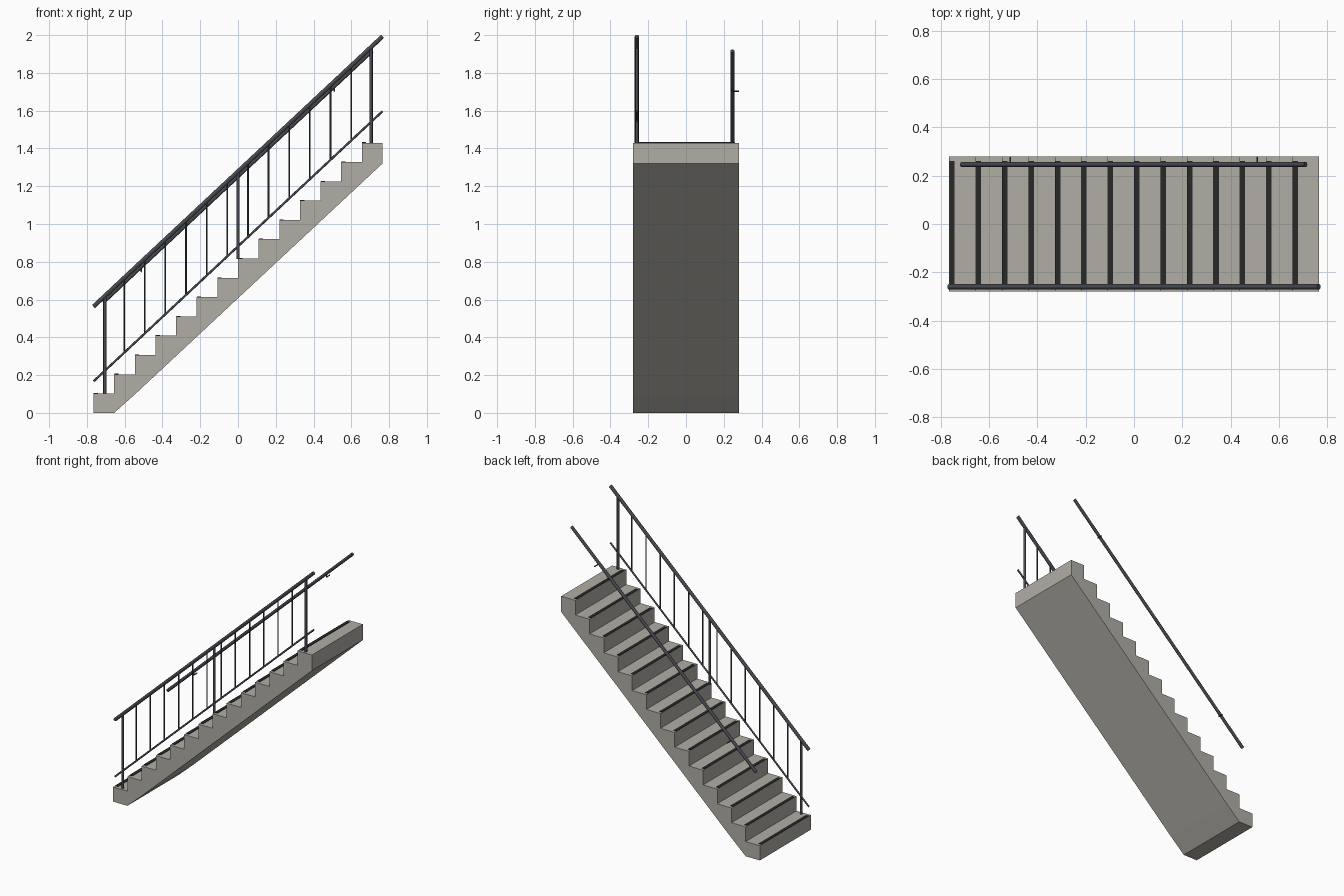
import bpy, bmesh, math
from mathutils import Vector

if "Cube" in bpy.data.objects:
    bpy.data.objects.remove(bpy.data.objects["Cube"])

N = 14                      # number of steps
X0, HALF_Y, TOP = -0.765, 0.28, 1.43
RUN, RISE = 1.53 / N, TOP / N
SLOPE = RISE / RUN


def material(name, rgb):
    m = bpy.data.materials.new(name)
    m.diffuse_color = (*rgb, 1)
    m.use_nodes = True
    m.node_tree.nodes["Principled BSDF"].inputs["Base Color"].default_value = m.diffuse_color
    return m


CONCRETE = material("concrete", (0.44, 0.42, 0.375))
STEEL = material("dark_steel", (0.062, 0.066, 0.078))
RUBBER = material("black_grip", (0.022, 0.022, 0.023))


def make(name, bm, mat):
    bmesh.ops.recalc_face_normals(bm, faces=bm.faces)
    me = bpy.data.meshes.new(name)
    bm.to_mesh(me)
    bm.free()
    me.materials.append(mat)
    ob = bpy.data.objects.new(name, me)
    bpy.context.collection.objects.link(ob)
    return ob


def rod(name, a, b, r, sides=12):
    a, b = Vector(a), Vector(b)
    bm = bmesh.new()
    bmesh.ops.create_cone(bm, cap_ends=True, segments=sides, radius1=r, radius2=r,
                          depth=(b - a).length)
    bm.transform((b - a).to_track_quat('Z', 'Y').to_matrix().to_4x4())
    bmesh.ops.translate(bm, vec=(a + b) / 2, verts=bm.verts)
    for f in bm.faces:
        f.smooth = len(f.verts) == 4
    for e in bm.edges:
        e.smooth = e.calc_face_angle(0) < math.radians(40)
    return make(name, bm, STEEL)


def rail_z(x, offset=0.0):
    return 1.278 + SLOPE * x + offset


# Stair flight: stepped profile with sloping underside, extruded across y
profile = [(X0, 0)]
for i in range(N):
    profile += [(X0 + i * RUN, (i + 1) * RISE), (X0 + (i + 1) * RUN, (i + 1) * RISE)]
profile += [(-X0, 1.32), (-0.55, 0.094), (X0 + RUN, 0)]
bm = bmesh.new()
face = bm.faces.new([bm.verts.new((x, -HALF_Y, z)) for x, z in profile])
new = bmesh.ops.extrude_face_region(bm, geom=[face])["geom"]
bmesh.ops.translate(bm, vec=(0, 2 * HALF_Y, 0),
                    verts=[v for v in new if isinstance(v, bmesh.types.BMVert)])
make("stair_flight", bm, CONCRETE)

# Grip strip at the edge of each tread
bm = bmesh.new()
for i in range(N):
    verts = bmesh.ops.create_cube(bm, size=1)["verts"]
    bmesh.ops.scale(bm, vec=(0.022, 0.52, 0.004), verts=verts)
    bmesh.ops.translate(bm, vec=(X0 + i * RUN + 0.012, 0, (i + 1) * RISE + 0.001), verts=verts)
make("grip_strips", bm, RUBBER)

# Open-side balustrade: handrail, lower rail, posts, balusters
Y = -0.26
LOW = -0.396
rod("handrail", (X0, Y, rail_z(X0)), (-X0, Y, rail_z(-X0)), 0.0115, 16)
rod("lower_rail", (X0, Y, rail_z(X0, LOW)), (-X0, Y, rail_z(-X0, LOW)), 0.006)
for x, z in ((-0.705, RISE), (0, 8 * RISE), (0.705, TOP)):
    rod("post", (x, Y, z - 0.002), (x, Y, rail_z(x)), 0.0088)
for i in range(12):
    x = -0.603 + i * RUN
    rod("baluster", (x, Y, rail_z(x, LOW)), (x, Y, rail_z(x)), 0.0045, 8)

# Wall-side handrail with two L-shaped brackets
WY, DROP = 0.246, -0.025
rod("wall_handrail", (-0.713, WY, rail_z(-0.713, DROP)), (0.71, WY, rail_z(0.71, DROP)), 0.0105, 16)
for x in (-0.512, 0.51):
    z = rail_z(x, DROP)
    rod("bracket_stem", (x, WY, z), (x, WY, z - 0.029), 0.004, 8)
    rod("bracket_arm", (x, WY - 0.003, z - 0.026), (x, 0.28, z - 0.026), 0.004, 8)
